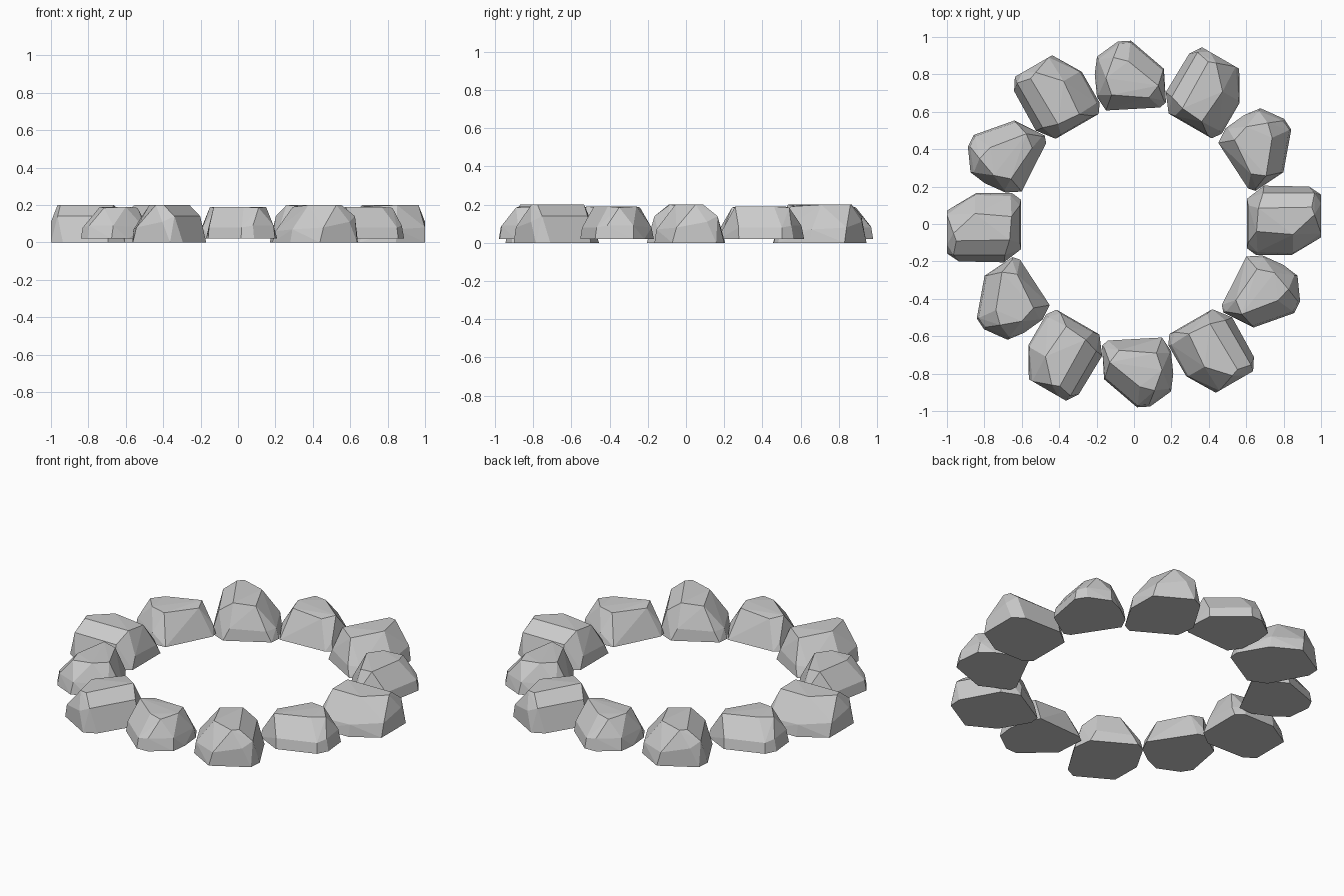
import bpy, bmesh
from math import radians
from mathutils import Matrix, Vector

if "Cube" in bpy.data.objects:
    bpy.data.objects.remove(bpy.data.objects["Cube"])


def stone(name, base_z, base, shoulder, crown, angle):
    """Faceted boulder: convex hull of base outline, shoulder and crown points, turned about z."""
    bm = bmesh.new()
    points = [(x, y, base_z) for x, y in base] + shoulder + crown
    for p in points:
        bm.verts.new(p)
    res = bmesh.ops.convex_hull(bm, input=bm.verts[:])
    loose = [v for v in bm.verts if not v.link_faces]
    bmesh.ops.delete(bm, geom=loose, context='VERTS')
    # merge nearly flat triangles into broad chiselled facets
    bmesh.ops.dissolve_limit(bm, angle_limit=radians(3), verts=bm.verts[:], edges=bm.edges[:])
    bmesh.ops.recalc_face_normals(bm, faces=bm.faces[:])
    bmesh.ops.rotate(bm, verts=bm.verts[:], cent=Vector((0, 0, 0)),
                     matrix=Matrix.Rotation(radians(angle), 3, 'Z'))
    mesh = bpy.data.meshes.new(name)
    bm.to_mesh(mesh)
    bm.free()
    obj = bpy.data.objects.new(name, mesh)
    bpy.context.collection.objects.link(obj)
    return obj


# large stone, as it lies on the +x side of the ring
large_base = [(.695, .205), (.936, .20), (1.0, .158), (1.0, -.072),
              (.845, -.165), (.652, -.165), (.604, -.13), (.604, .135)]
large_shoulder = [(.69, .165, .14), (.965, .165, .14), (1.0, .11, .11), (1.0, -.05, .08),
                  (.85, -.155, .07), (.66, -.15, .06), (.61, .10, .07), (.61, -.10, .06)]
large_crown = [(.665, .085, .20), (.95, .09, .20), (.965, .05, .20),
               (.85, -.056, .20), (.655, -.04, .19)]

# small stone, as it lies on the +y side of the ring
small_base = [(-.198, .895), (-.086, .976), (-.016, .98), (.16, .83), (.171, .65),
              (.14, .623), (-.15, .607), (-.198, .68), (-.21, .80)]
small_shoulder = [(-.19, .88, .09), (-.08, .965, .09), (-.02, .97, .08), (.155, .82, .08),
                  (.16, .66, .07), (-.19, .69, .08)]
small_crown = [(.08, .675, .18), (.13, .74, .19), (-.03, .87, .19),
               (-.11, .89, .185), (-.15, .78, .19), (-.12, .69, .185)]

# six of each, alternating around the ring
for i in range(6):
    stone(f"large_stone_{i + 1}", 0.0, large_base, large_shoulder, large_crown, 60 * i)
    stone(f"small_stone_{i + 1}", 0.02, small_base, small_shoulder, small_crown, 60 * i)
